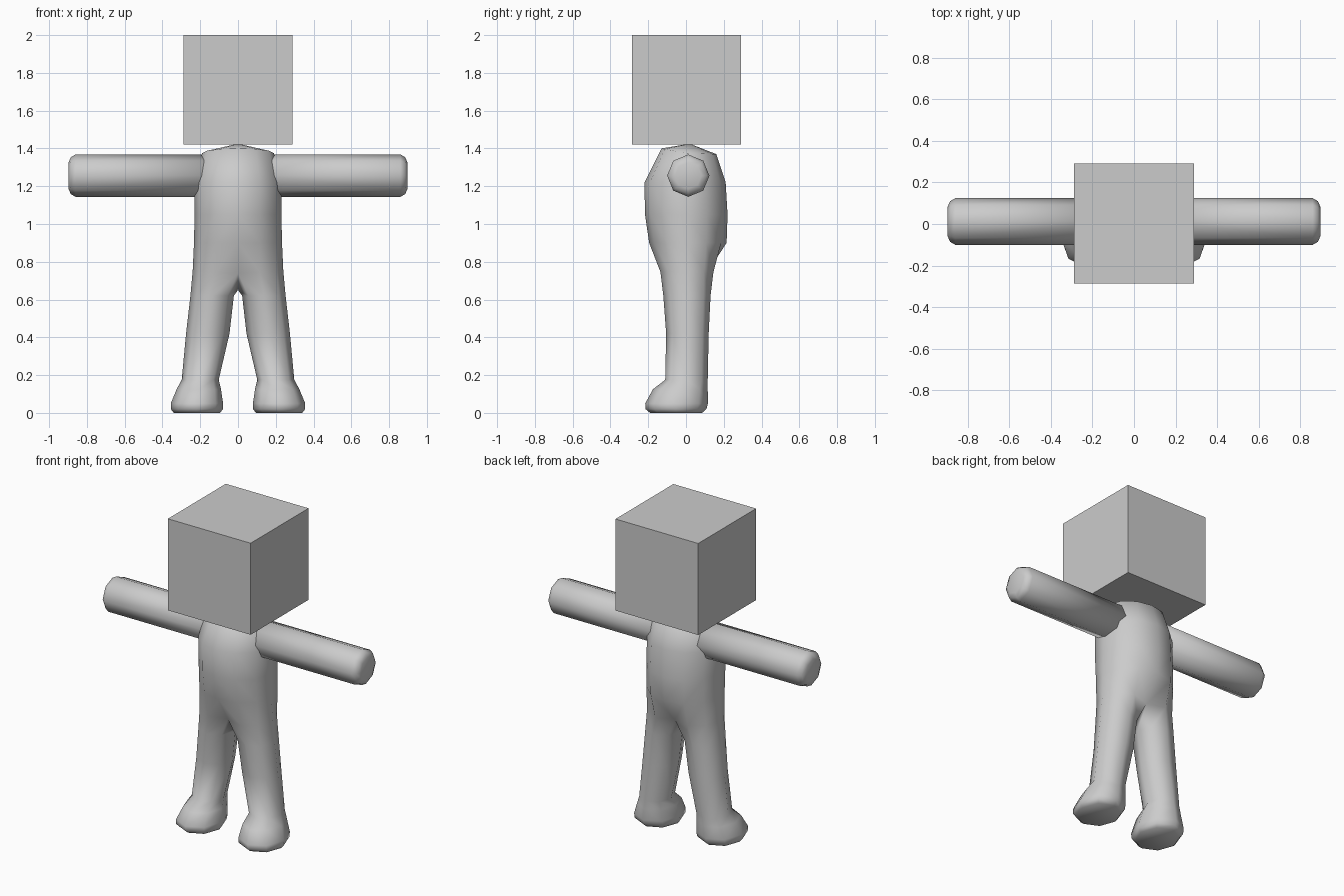
import bpy, bmesh
from math import sin, cos, radians

if "Cube" in bpy.data.objects:
    bpy.data.objects.remove(bpy.data.objects["Cube"])


def bridge(bm, a, b, closed=True):
    n = len(a)
    for i in range(n if closed else n - 1):
        j = (i + 1) % n
        bm.faces.new((a[i], a[j], b[j], b[i]))


def finish(bm, name, smooth=True):
    bmesh.ops.recalc_face_normals(bm, faces=bm.faces[:])
    mesh = bpy.data.meshes.new(name)
    bm.to_mesh(mesh)
    bm.free()
    obj = bpy.data.objects.new(name, mesh)
    bpy.context.collection.objects.link(obj)
    for p in mesh.polygons:
        p.use_smooth = smooth
    return obj


def mirror(obj):
    mod = obj.modifiers.new("mirror", 'MIRROR')
    mod.use_clip = True
    mod.merge_threshold = 0.001


# head: plain cube
bm = bmesh.new()
bmesh.ops.create_cube(bm, size=0.578)
bmesh.ops.translate(bm, verts=bm.verts, vec=(0, 0.002, 1.711))
finish(bm, "head", False)

# right half of torso and leg, mirrored
bm = bmesh.new()

# torso half rings: half width, front y, back y, z front / side / back
torso = [
    (0.19, -0.13, 0.16, 1.40, 1.375, 1.37),
    (0.23, -0.22, 0.21, 1.22, 1.22, 1.22),
    (0.23, -0.217, 0.22, 1.05, 1.05, 1.05),
    (0.233, -0.195, 0.215, 0.90, 0.90, 0.90),
]
rings = []
for rx, yf, yb, zf, zs, zb in torso:
    ring = []
    for k in range(7):
        a = radians(-90 + 30 * k)
        s = sin(a)
        y = -s * yf if s < 0 else s * yb
        z = zs + (zf - zs) * -s if s < 0 else zs + (zb - zs) * s
        x = rx * cos(a) if 0 < k < 6 else 0
        ring.append(bm.verts.new((x, y, z)))
    rings.append(ring)
# hip ring where the torso becomes two legs
hip = [(0, -0.10, 0.74), (0.115, -0.135, 0.745), (0.205, -0.09, 0.75),
       (0.24, 0.005, 0.75), (0.205, 0.095, 0.75), (0.115, 0.145, 0.745),
       (0, 0.11, 0.74)]
rings.append([bm.verts.new(p) for p in hip])
for a, b in zip(rings, rings[1:]):
    bridge(bm, a, b, False)
# domed top
pole = bm.verts.new((0, 0.02, 1.425))
for i in range(6):
    bm.faces.new((pole, rings[0][i], rings[0][i + 1]))

# leg and foot rings: inner x, outer x, front y, back y, z
leg = [
    (0.022, 0.252, -0.12, 0.13, 0.62),
    (0.045, 0.275, -0.105, 0.12, 0.42),
    (0.102, 0.298, -0.11, 0.115, 0.175),
    (0.09, 0.325, -0.175, 0.115, 0.125),
    (0.079, 0.356, -0.216, 0.116, 0.05),
    (0.080, 0.356, -0.214, 0.108, 0.02),
    (0.095, 0.34, -0.19, 0.085, 0.003),
]
previous = rings[-1] + [bm.verts.new((0, 0.01, 0.65))]
for xi, xo, yf, yb, z in leg:
    ring = []
    for k in range(8):
        a = radians(-135 + 45 * k)
        ring.append(bm.verts.new(((xi + xo) / 2 + (xo - xi) / 2 * cos(a),
                                  (yf + yb) / 2 + (yb - yf) / 2 * sin(a), z)))
    bridge(bm, previous, ring)
    previous = ring
bm.faces.new(previous)
bmesh.ops.translate(bm, verts=[v for v in bm.verts if v.co.z < 0.004], vec=(0, 0, -0.003))
mirror(finish(bm, "body"))

# arms: eight-sided tubes with rounded ends
bm = bmesh.new()
previous = None
for x, r in [(0.14, 0.112), (0.86, 0.112), (0.885, 0.098), (0.897, 0.07)]:
    ring = [bm.verts.new((x, 0.012 + r * cos(radians(45 * k)),
                          1.256 + r * sin(radians(45 * k)))) for k in range(8)]
    if previous:
        bridge(bm, previous, ring)
    else:
        bm.faces.new(ring)
    previous = ring
bm.faces.new(previous)
mirror(finish(bm, "arms"))
